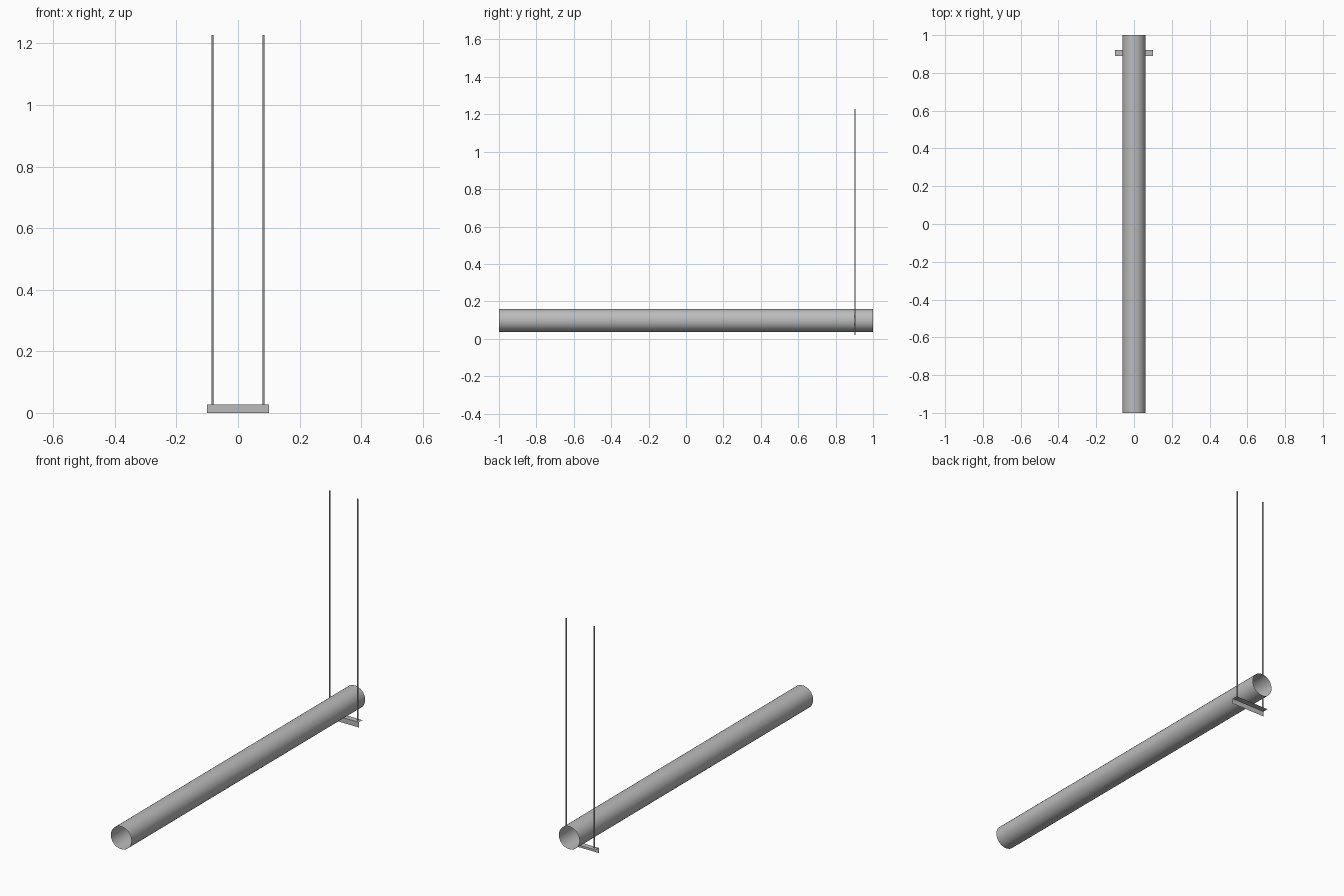
import bpy
import bmesh
from math import pi
from mathutils import Matrix

if "Cube" in bpy.data.objects:
    bpy.data.objects.remove(bpy.data.objects["Cube"])

# One plain metal grey
steel = bpy.data.materials.new("steel_grey")
steel.use_nodes = True
GREY = (0.5, 0.5, 0.5, 1)
steel.diffuse_color = GREY
steel.node_tree.nodes["Principled BSDF"].inputs["Base Color"].default_value = GREY


def finish(name, bm, smooth=False):
    mesh = bpy.data.meshes.new(name)
    bm.to_mesh(mesh)
    bm.free()
    mesh.materials.append(steel)
    for face in mesh.polygons:
        face.use_smooth = smooth
    obj = bpy.data.objects.new(name, mesh)
    bpy.context.collection.objects.link(obj)
    return obj


def open_tube(name, radius, length, centre, sides, along_y=False):
    bm = bmesh.new()
    turn = Matrix.Rotation(pi / 2, 4, "X") if along_y else Matrix()
    bmesh.ops.create_cone(bm, cap_ends=False, segments=sides, radius1=radius,
                          radius2=radius, depth=length,
                          matrix=Matrix.Translation(centre) @ turn)
    return finish(name, bm, smooth=True)


# Long open pipe
open_tube("pipe", 0.0615, 2.0, (0, 0, 0.0975), 32, along_y=True)

# Angle bracket under the pipe: folded sheet, one upright and one flat flange
HALF_WIDTH = 0.101
bm = bmesh.new()
profile = [(0.89, 0.0), (0.89, 0.028), (0.921, 0.028)]
rows = [[bm.verts.new((x, y, z)) for x in (-HALF_WIDTH, HALF_WIDTH)]
        for y, z in profile]
for low, high in zip(rows, rows[1:]):
    bm.faces.new((low[0], low[1], high[1], high[0]))
finish("angle_bracket", bm)

# Hanger rods passing through the flat flange
ROD_BOTTOM, ROD_TOP = 0.02, 1.228
for side, x in (("left", 0.0835), ("right", -0.0835)):
    open_tube(side + "_hanger_rod", 0.0033, ROD_TOP - ROD_BOTTOM,
              (x, 0.904, (ROD_TOP + ROD_BOTTOM) / 2), 12)
